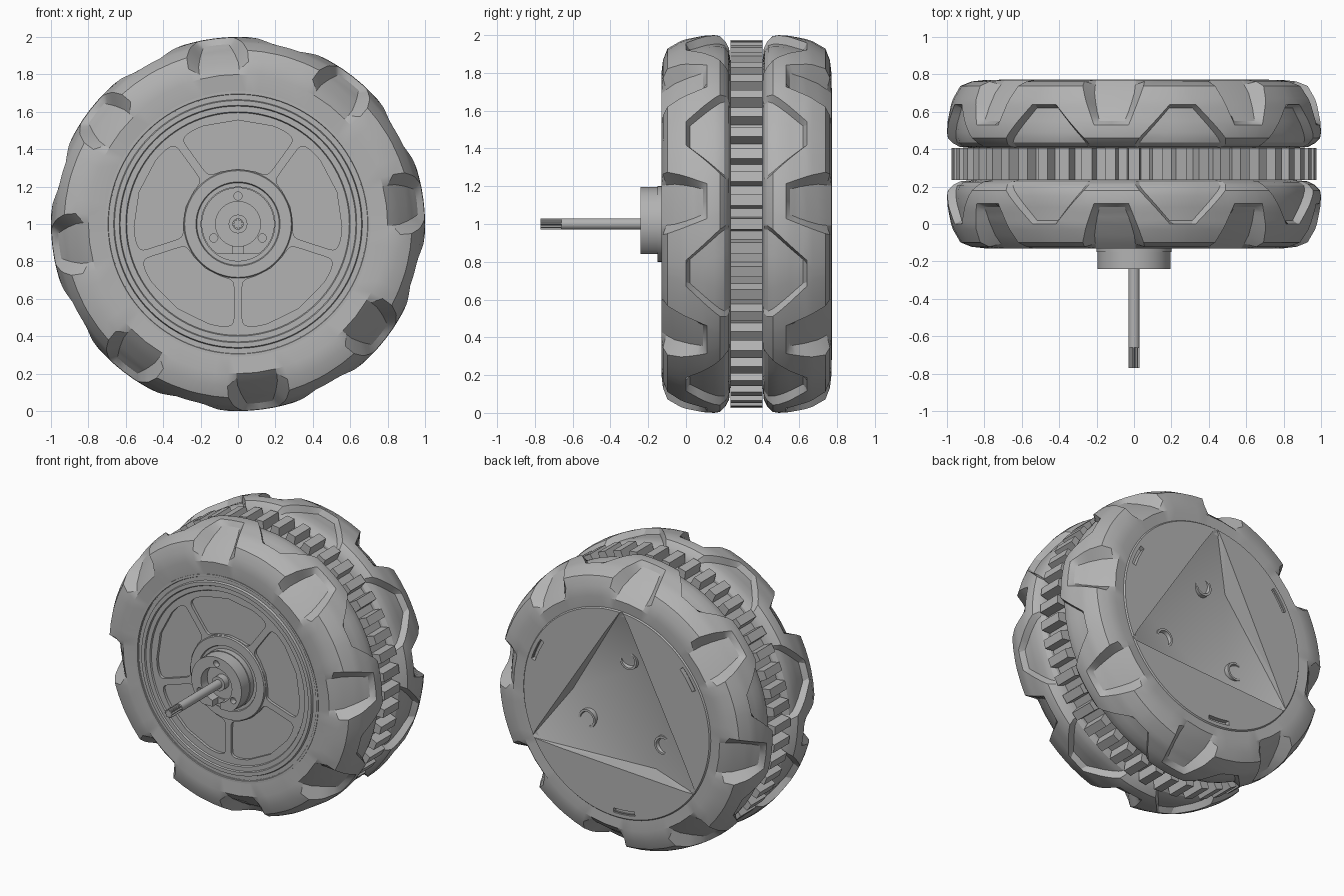
import bpy, bmesh
from math import sin, cos, radians, degrees, asin, pi, copysign

if "Cube" in bpy.data.objects:
    bpy.data.objects.remove(bpy.data.objects["Cube"])

grey = bpy.data.materials.new("plain grey")
grey.use_nodes = True
COLOUR = (0.45, 0.45, 0.45, 1)
grey.diffuse_color = COLOUR
grey.node_tree.nodes["Principled BSDF"].inputs["Base Color"].default_value = COLOUR


def polar(r, deg, y):
    """Point around the wheel axle."""
    a = radians(deg)
    return (r * cos(a), y, 1 + r * sin(a))


def finish(name, bm, angle=30):
    bmesh.ops.remove_doubles(bm, verts=bm.verts, dist=1e-5)
    bmesh.ops.recalc_face_normals(bm, faces=bm.faces)
    mesh = bpy.data.meshes.new(name)
    bm.to_mesh(mesh)
    bm.free()
    mesh.materials.append(grey)
    ob = bpy.data.objects.new(name, mesh)
    bpy.context.collection.objects.link(ob)
    smooth(ob, angle)
    return ob


def smooth(ob, angle=30):
    bpy.ops.object.select_all(action='DESELECT')
    ob.select_set(True)
    bpy.context.view_layer.objects.active = ob
    bpy.ops.object.shade_smooth_by_angle(angle=radians(angle))


def skin(bm, rings, wrap=True):
    """Quads between neighbouring rings of points."""
    grid = [[bm.verts.new(p) for p in ring] for ring in rings]
    for a, b in zip(grid, grid[1:]):
        for i in range(len(a) if wrap else len(a) - 1):
            j = (i + 1) % len(a)
            bm.faces.new((a[i], a[j], b[j], b[i]))
    return grid


def lathe(name, profile, segs=96, cx=0, cz=0):
    bm = bmesh.new()
    rings = []
    for r, y in profile:
        ring = [polar(max(r, 1e-7), 360 * i / segs, y) for i in range(segs)]
        rings.append([(x + cx, yy, z + cz) for x, yy, z in ring])
    skin(bm, rings)
    bmesh.ops.dissolve_degenerate(bm, edges=bm.edges, dist=1e-6)
    return finish(name, bm)


def prism(name, outline, y0, y1):
    """Outline of (x, z) about the axle, extruded along the axle."""
    bm = bmesh.new()
    grid = skin(bm, [[(x, y, 1 + z) for x, z in outline] for y in (y0, y1)])
    for ring in grid:
        bm.faces.new(ring)
    return finish(name, bm)


def disc(r, segs=32, cx=0, cz=0):
    return [(cx + r * cos(2 * pi * i / segs), cz + r * sin(2 * pi * i / segs)) for i in range(segs)]


def cut(ob, cutters):
    for c in cutters:
        mod = ob.modifiers.new("cut", 'BOOLEAN')
        mod.operation, mod.solver, mod.object = 'DIFFERENCE', 'EXACT', c
        bpy.context.view_layer.objects.active = ob
        bpy.ops.object.modifier_apply(modifier=mod.name)
        bpy.data.objects.remove(c)
    smooth(ob)


# Tyre halves: ridge profile, with side notches and inner pockets at alternate angles
RIDGE = [(.69, -.12), (.80, -.13), (.87, -.122), (.93, -.098), (.968, -.03), (.978, 0),
         (.982, .02), (.99, .06), (.996, .09), (.998, .11), (1, .15), (.995, .18),
         (.965, .21), (.93, .228), (.86, .235)]
NOTCH = dict(zip(range(2, 9), [(.825, -.105), (.865, -.06), (.905, 0), (.92, .02),
                               (.93, .04), (.947, .065), (.963, .09)]))
POCKET = dict(zip(range(6, 14), [(.94, .02), (.945, .06), (.95, .09), (.953, .11),
                                 (.955, .15), (.953, .18), (.945, .205), (.92, .225)]))


def tyre_ring(row, flip):
    y = min(RIDGE[row][1], .2)
    n = 7.9 - 23 * y                       # notch half width in degrees
    p = max(2, 4.2 + 54 * y)               # pocket half width in degrees
    q = 22.5 - p
    half = [(0, NOTCH), (n * .7, NOTCH), (n, {}), ((n + q) / 2, {}), (q, {}),
            (q + min(1.3, p / 2), POCKET), (22.5 - p * .4, POCKET)]
    period = half + [(22.5, POCKET)] + [(45 - a, k) for a, k in half[:0:-1]]
    ring = []
    for k in range(8):
        for a, floor in period:
            r, yy = floor.get(row, RIDGE[row])
            ring.append(polar(r, 7 + 45 * k + a, .64 - yy if flip else yy))
    return ring


for name, flip in (("front_tyre", False), ("rear_tyre", True)):
    bm = bmesh.new()
    skin(bm, [tyre_ring(row, flip) for row in range(len(RIDGE))])
    finish(name, bm, 24)

# Toothed centre ring
teeth = []
for k in range(48):
    for r, a in ((.91, -2.3), (.975, -1.7), (.975, 1.7), (.91, 2.3)):
        x, _, z = polar(r, 7.5 * k + a, 0)
        teeth.append((x, z - 1))
prism("drive_gear", teeth, .235, .405)

# Front wheel disc with stepped rings and five recessed windows
front = lathe("front_rim", [(0, .2), (.71, .2), (.71, -.125), (.695, -.125), (.69, -.115),
                            (.665, -.115), (.66, -.13), (.635, -.13), (.63, -.12), (.60, -.12),
                            (.595, -.11), (.29, -.11), (.285, -.12), (.225, -.12),
                            (.22, -.11), (0, -.11)])


def window(k):
    pts = []
    for i in range(80):
        c, s = cos(2 * pi * i / 80), sin(2 * pi * i / 80)
        u, v = (copysign(abs(t) ** .22, t) for t in (c, s))
        r = .425 + .13 * u
        x, _, z = polar(r, 72 * k + 90 + v * (36 - degrees(asin(.022 / r))), 0)
        pts.append((x, z - 1))
    return prism("window_cutter", pts, -.2, -.09)


cut(front, [window(k) for k in range(5)])

# Motor housing with bore, slot and three screw holes
lathe("housing_collar", [(0, -.1), (.2, -.1), (.2, -.15), (0, -.15)], 64)
housing = prism("motor_housing", [(x, max(z, -.16)) for x, z in disc(.195, 64)], -.24, -.13)
holes = [prism("hole_cutter", disc(.022, 16, .15 * cos(radians(a)), .15 * sin(radians(a))), -.3, -.2)
         for a in (90, 210, 330)]
bore = prism("bore_cutter", disc(.12, 48), -.3, -.17)
slot = prism("slot_cutter", [(-.03, -.3), (.03, -.3), (.03, 0), (-.03, 0)], -.3, -.18)
cut(housing, [bore, slot] + holes)

# Axle with collar and splined tip
lathe("axle_collar", [(0, -.15), (.05, -.15), (.05, -.22), (0, -.22)], 24)
lathe("axle", [(0, -.15), (.03, -.15), (.03, -.66), (0, -.66)], 24)
spline = [((.03 if i % 4 < 2 else .021) * cos(pi * i / 16), (.03 if i % 4 < 2 else .021) * sin(pi * i / 16))
          for i in range(32)]
prism("splined_tip", spline, -.77, -.66)

# Rear cap with a pinwheel of three ramps and three slots
cap = lathe("rear_cap", [(0, .45), (.73, .45), (.73, .76), (.72, .772), (0, .772)])
TOP = .772
corners = [polar(.74, 93 - 120 * k, 0) for k in range(3)]
bm = bmesh.new()
for k in range(3):
    (ax, _, az), (bx, _, bz) = corners[k], corners[(k + 1) % 3]
    bm.verts.new((ax, TOP + .001, az))
    bm.verts.new((bx, TOP + .001, bz))
    bm.verts.new((ax + (bx - ax) * .68, TOP - .14, az + (bz - az) * .68))
    bm.verts.new((ax * 1.02, TOP + .05, (az - 1) * 1.02 + 1))
bmesh.ops.remove_doubles(bm, verts=bm.verts, dist=1e-4)
bmesh.ops.convex_hull(bm, input=bm.verts)
cutters = [finish("pinwheel_cutter", bm)]
for k in range(3):
    arc = [polar(r, 25 + 120 * k + d, 0)
           for r, span in ((.665, range(-7, 8, 2)), (.695, range(7, -8, -2))) for d in span]
    cutters.append(prism("rear_slot_cutter", [(x, z - 1) for x, _, z in arc], .74, .85))
cut(cap, cutters)

# Rear screw cups
for k in range(3):
    x, _, z = polar(.34, 93 - 120 * k, 0)
    lathe("rear_screw_cup", [(0, .6), (.065, .6), (.065, .668), (.05, .668), (.043, .645),
                             (.025, .645), (.022, .63), (0, .63)], 24, x, z - 1)
